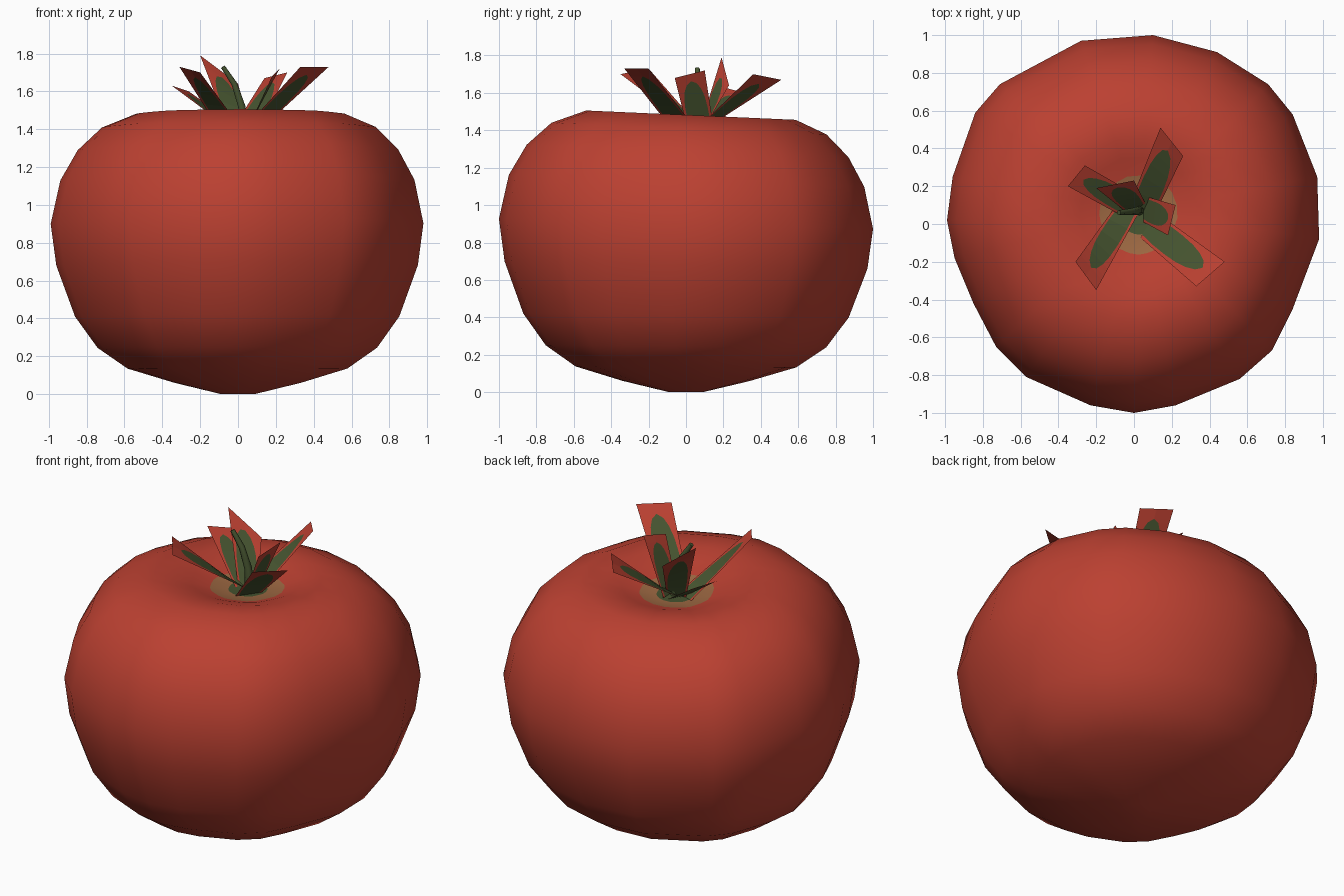
import bpy
from mathutils import Vector

if "Cube" in bpy.data.objects:
    bpy.data.objects.remove(bpy.data.objects["Cube"], do_unlink=True)


def material(name, rgb):
    m = bpy.data.materials.new(name)
    m.use_nodes = True
    color = (*rgb, 1)
    m.diffuse_color = color
    m.node_tree.nodes["Principled BSDF"].inputs["Base Color"].default_value = color
    return m


RED = material("tomato red", (0.5, 0.052, 0.031))
GREEN = material("leaf green", (0.062, 0.09, 0.03))
TAN = material("stem scar tan", (0.34, 0.14, 0.055))


def make_object(name, verts, faces, slots, materials, smooth=False):
    mesh = bpy.data.meshes.new(name)
    mesh.from_pydata(verts, [], faces)
    for m in materials:
        mesh.materials.append(m)
    for poly, slot in zip(mesh.polygons, slots):
        poly.material_index = slot
        poly.use_smooth = smooth
    mesh.update()
    obj = bpy.data.objects.new(name, mesh)
    bpy.context.collection.objects.link(obj)
    return obj


# Fruit: an uneven outline, scaled along a profile with a sunken crown
outline = [(.98, -.08), (.97, .25), (.84, .58), (.71, .74), (.44, .91), (.1, 1),
           (-.28, .97), (-.71, .74), (-.84, .59), (-.96, .25), (-.99, .02),
           (-.95, -.18), (-.85, -.42), (-.73, -.65), (-.57, -.81), (-.23, -.96),
           (0, -1), (.22, -.96), (.56, -.82), (.73, -.67), (.84, -.45)]
profile = [(.09, 0), (.34, .06), (.59, .135), (.75, .245), (.87, .41), (.97, .68),
           (1, .9), (.95, 1.13), (.86, 1.29), (.735, 1.41), (.56, 1.482),
           (.42, 1.478), (.31, 1.45), (.21, 1.415), (.11, 1.4)]
crown = Vector((.03, .06))
n = len(outline)


def fruit_point(p, scale, z):
    shift = crown * max(0, 1 - scale) if z > 1 else Vector((0, 0))
    x, y = p[0] * scale + shift.x, p[1] * scale + shift.y
    return (x, y, max(0, z - .03 * y * z))


verts = [fruit_point(p, s, z) for s, z in profile for p in outline]
faces, slots = [], []
last = len(profile) - 1
for ring in range(last):
    for i in range(n):
        j = (i + 1) % n
        a, b = ring * n, (ring + 1) * n
        faces.append((a + i, a + j, b + j, b + i))
        slots.append(2 if ring == last - 1 else 0)
faces += [tuple(reversed(range(n))), tuple(range(last * n, last * n + n))]
slots += [0, 1]
make_object("fruit", verts, faces, slots, [RED, GREEN, TAN], smooth=True)


# Sepals: red cards, each with a rounded green leaf cut into its middle
leaf_shape = [(0, .38), (.2, .41), (.4, .4), (.58, .36), (.72, .28), (.82, .17),
              (.87, .01), (1, .01)]


def sepal(name, base_a, base_b, tip_a, tip_b):
    base_a, base_b, tip_a, tip_b = map(Vector, (base_a, base_b, tip_a, tip_b))
    verts, faces, slots = [], [], []
    for t, half in leaf_shape:
        left, right = base_a.lerp(tip_a, t), base_b.lerp(tip_b, t)
        verts += [left.lerp(right, u) for u in (0, .5 - half, .5 + half, 1)]
    for row in range(len(leaf_shape) - 1):
        for col in range(3):
            k = row * 4 + col
            faces.append((k, k + 1, k + 5, k + 4))
            slots.append(int(col == 1 and row < len(leaf_shape) - 2))
    make_object(name, verts, faces, slots, [RED, GREEN])


sepal("sepal_back_left", (-.03, .09, 1.4), (.11, .05, 1.4),
      (.14, .51, 1.67), (.26, .36, 1.7))
sepal("sepal_front_left", (.12, .06, 1.4), (.03, -.07, 1.4),
      (.48, -.2, 1.73), (.33, -.33, 1.73))
sepal("sepal_front_right", (.02, .05, 1.4), (-.1, .09, 1.4),
      (-.2, -.35, 1.7), (-.31, -.2, 1.73))
sepal("sepal_back_right", (-.04, .03, 1.4), (.02, .15, 1.4),
      (-.35, .2, 1.63), (-.26, .31, 1.6))
sepal("sepal_inner_back", (.07, .09, 1.4), (-.05, .07, 1.4),
      (0, .23, 1.64), (-.2, .19, 1.79))
sepal("sepal_inner_left", (.05, .15, 1.4), (.05, .01, 1.4),
      (.22, .1, 1.72), (.18, -.06, 1.68))

# Stem: a thin curved tube
curve = bpy.data.curves.new("stem", "CURVE")
curve.dimensions = "3D"
curve.bevel_depth = .022
curve.bevel_resolution = 1
curve.use_fill_caps = True
spline = curve.splines.new("POLY")
path = [(.03, .07, 1.38), (.02, .07, 1.52), (-.02, .065, 1.64), (-.08, .06, 1.73)]
spline.points.add(len(path) - 1)
for point, co, radius in zip(spline.points, path, (1.2, 1, .8, .6)):
    point.co = (*co, 1)
    point.radius = radius
curve.materials.append(GREEN)
bpy.context.collection.objects.link(bpy.data.objects.new("stem", curve))
